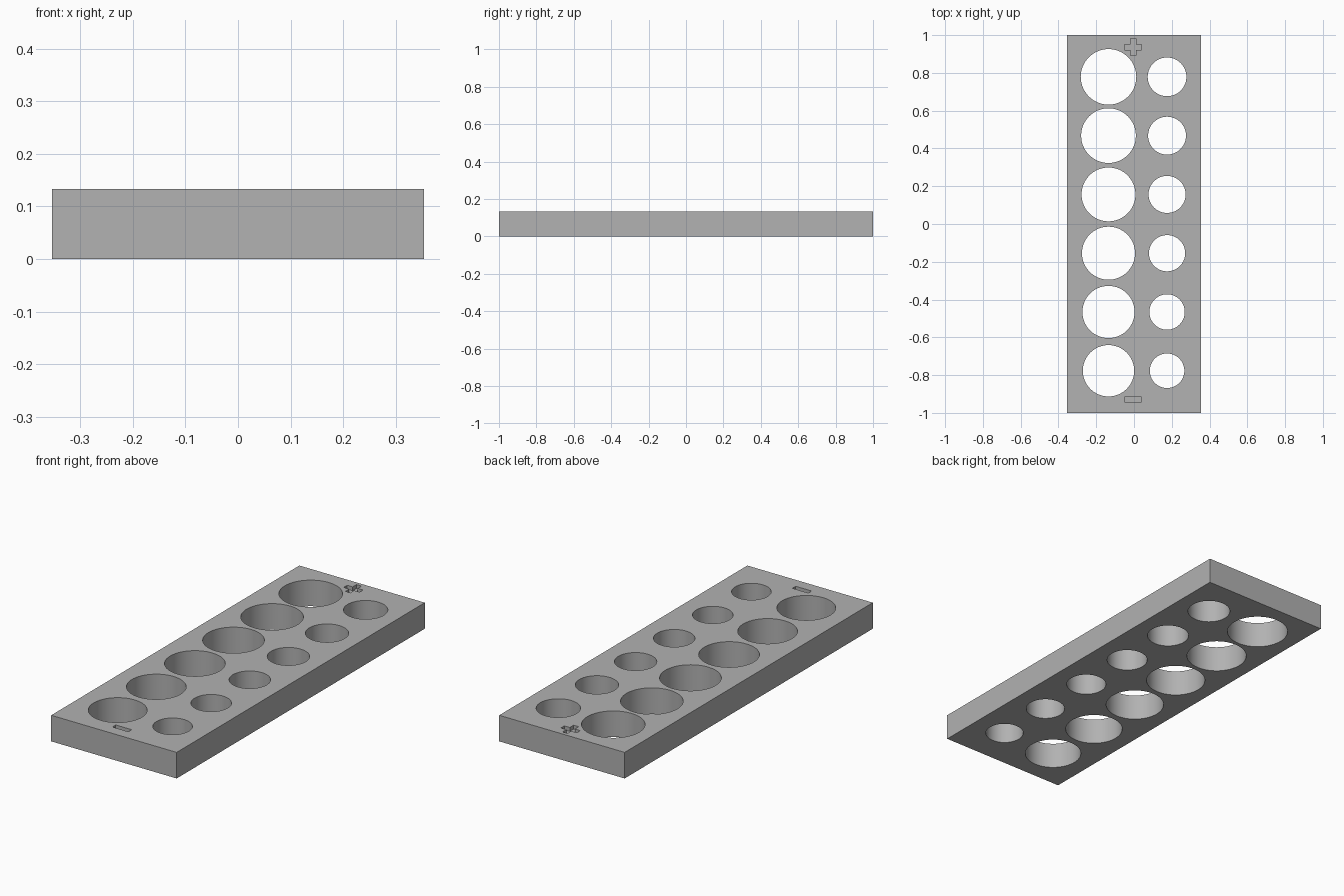
import bpy
import bmesh
import math

if "Cube" in bpy.data.objects:
    bpy.data.objects.remove(bpy.data.objects["Cube"])

W, L, H = 0.708, 2.0, 0.133      # plate size
MARK_DEPTH = 0.02                # depth of the engraved marks
ROWS = 6

grey = bpy.data.materials.new("light grey")
grey.diffuse_color = (0.445, 0.445, 0.445, 1)
grey.use_nodes = True
grey.node_tree.nodes["Principled BSDF"].inputs["Base Color"].default_value = grey.diffuse_color


def prism(bm, outline, z0, z1):
    """Closed prism from a counter-clockwise outline."""
    low = [bm.verts.new((x, y, z0)) for x, y in outline]
    high = [bm.verts.new((x, y, z1)) for x, y in outline]
    bm.faces.new(low[::-1])
    bm.faces.new(high)
    n = len(outline)
    for i in range(n):
        j = (i + 1) % n
        bm.faces.new((low[i], low[j], high[j], high[i]))


def circle(cx, cy, r, n=64):
    return [(cx + r * math.cos(2 * math.pi * i / n),
             cy + r * math.sin(2 * math.pi * i / n)) for i in range(n)]


def rect(cx, cy, w, h):
    return [(cx + sx * w / 2, cy + sy * h / 2)
            for sx, sy in ((-1, -1), (1, -1), (1, 1), (-1, 1))]


def cross(cx, cy, a, b):
    """Plus outline: a is the half length, b the half width of the arms."""
    arm = [(a, -b), (a, b), (b, b)]
    pts = []
    for k in range(4):
        c, s = ((1, 0), (0, 1), (-1, 0), (0, -1))[k]
        pts += [(cx + c * x - s * y, cy + s * x + c * y) for x, y in arm]
    return pts


def make_object(name, bm):
    mesh = bpy.data.meshes.new(name)
    bm.to_mesh(mesh)
    bm.free()
    mesh.materials.append(grey)
    obj = bpy.data.objects.new(name, mesh)
    bpy.context.collection.objects.link(obj)
    return obj


# Flat plate
bm = bmesh.new()
prism(bm, rect(0, 0, W, L), 0, H)
plate = make_object("gauge_plate", bm)

# Through holes: two rows, each growing slightly from front to back
bm = bmesh.new()
for i in range(ROWS):
    t = i / (ROWS - 1)
    y = -0.777 + 1.556 * t
    prism(bm, circle(-0.135, y, 0.136 + 0.011 * t), -0.1, H + 0.1)
    prism(bm, circle(0.175, y, 0.0915 + 0.011 * t), -0.1, H + 0.1)

# Engraved plus and minus marks at the two ends
prism(bm, cross(-0.004, 0.936, 0.045, 0.014), H - MARK_DEPTH, H + 0.1)
prism(bm, rect(-0.004, -0.929, 0.09, 0.027), H - MARK_DEPTH, H + 0.1)
cutter = make_object("hole_cutter", bm)
cutter.hide_render = True

# Cut the plate and discard the cutter
mod = plate.modifiers.new("holes", 'BOOLEAN')
mod.operation = 'DIFFERENCE'
mod.solver = 'EXACT'
mod.object = cutter
bpy.context.view_layer.objects.active = plate
plate.select_set(True)
bpy.ops.object.modifier_apply(modifier=mod.name)
bpy.data.objects.remove(cutter)
bpy.ops.object.shade_smooth_by_angle(angle=math.radians(30))
